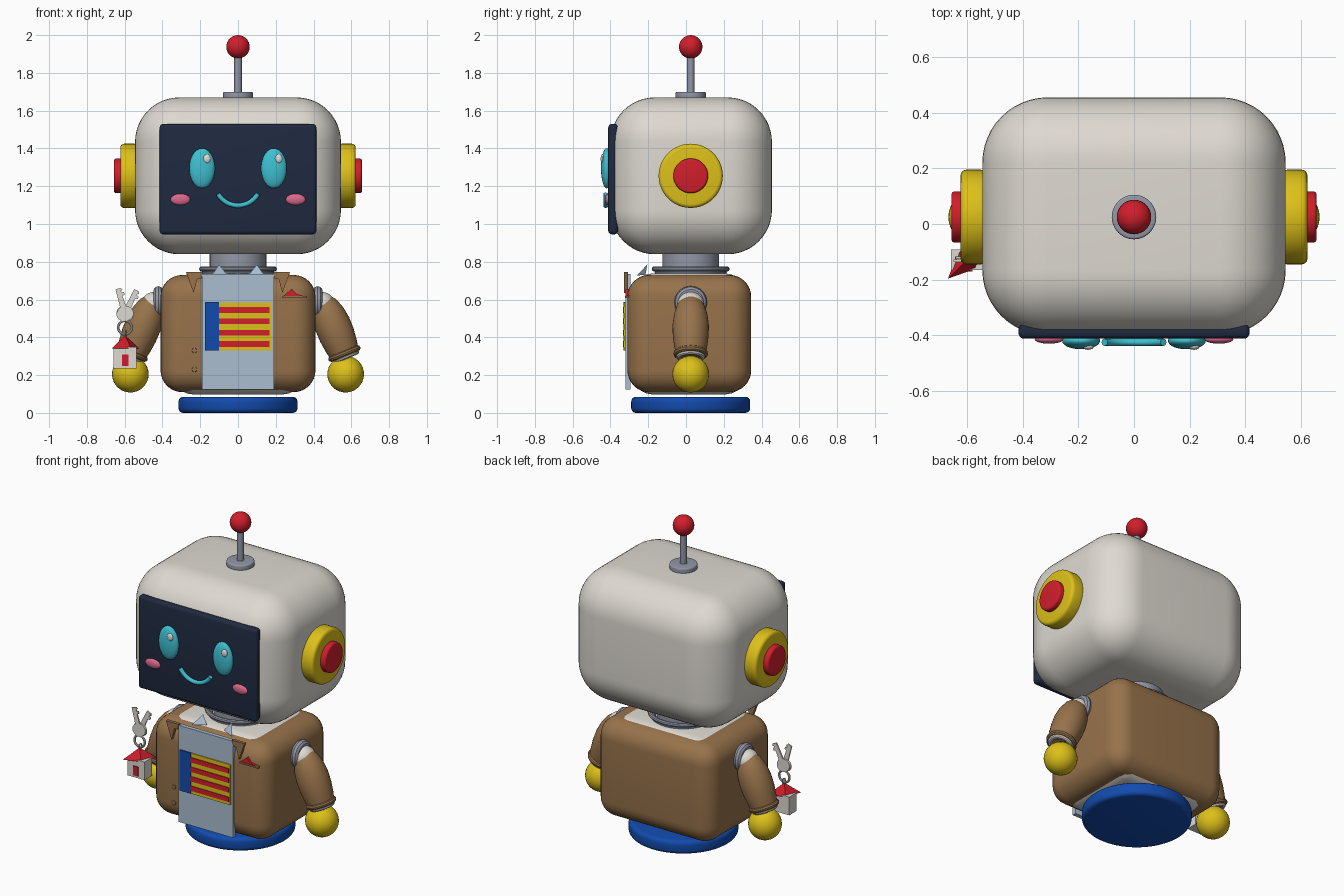
import bpy, bmesh, math
from mathutils import Vector, Matrix

if "Cube" in bpy.data.objects:
    bpy.data.objects.remove(bpy.data.objects["Cube"])

CY = 0.025  # depth of the central axis


def material(name, r, g, b):
    m = bpy.data.materials.new(name)
    m.diffuse_color = (r, g, b, 1)
    m.use_nodes = True
    m.node_tree.nodes["Principled BSDF"].inputs["Base Color"].default_value = m.diffuse_color
    return m


CREAM = material("cream", 0.73, 0.70, 0.64)
NAVY = material("navy", 0.014, 0.023, 0.052)
CYAN = material("cyan", 0.05, 0.53, 0.64)
PINK = material("pink", 0.70, 0.14, 0.26)
YELLOW = material("yellow", 0.72, 0.53, 0.01)
RED = material("red", 0.64, 0.013, 0.024)
GREY = material("metal grey", 0.29, 0.31, 0.38)
BROWN = material("brown", 0.31, 0.17, 0.07)
PALE = material("pale blue", 0.40, 0.51, 0.63)
BLUE = material("blue", 0.006, 0.07, 0.42)


def finish(name, bm, mat, matrix=Matrix()):
    bmesh.ops.transform(bm, matrix=matrix, verts=bm.verts)
    bmesh.ops.recalc_face_normals(bm, faces=bm.faces)
    me = bpy.data.meshes.new(name)
    bm.to_mesh(me)
    bm.free()
    me.materials.append(mat)
    ob = bpy.data.objects.new(name, me)
    bpy.context.collection.objects.link(ob)
    return ob


def box(name, lo, hi, mat, bevel=0, seg=3):
    lo, hi = Vector(lo), Vector(hi)
    bm = bmesh.new()
    bmesh.ops.create_cube(bm, size=1)
    bmesh.ops.scale(bm, vec=hi - lo, verts=bm.verts)
    if bevel:
        bmesh.ops.bevel(bm, geom=bm.edges[:], offset=bevel, segments=seg,
                        profile=0.5, affect='EDGES', clamp_overlap=True)
    return finish(name, bm, mat, Matrix.Translation((lo + hi) / 2))


def ellipsoid(name, c, r, mat, seg=32):
    bm = bmesh.new()
    bmesh.ops.create_uvsphere(bm, u_segments=seg, v_segments=seg // 2, radius=1)
    return finish(name, bm, mat, Matrix.Translation(c) @ Matrix.Diagonal((*r, 1)))


def lathe(name, profile, start, direction, mat, n=48, closed=False):
    """Revolve (radius, distance) points about an axis."""
    bm = bmesh.new()
    rings = [[bm.verts.new((r * math.cos(2 * math.pi * i / n),
                            r * math.sin(2 * math.pi * i / n), t)) for i in range(n)]
             for r, t in profile]
    pairs = list(zip(rings, rings[1:]))
    if closed:
        pairs.append((rings[-1], rings[0]))
    else:
        bm.faces.new(rings[0])
        bm.faces.new(rings[-1])
    for a, b in pairs:
        for i in range(n):
            j = (i + 1) % n
            bm.faces.new((a[i], a[j], b[j], b[i]))
    rot = Vector((0, 0, 1)).rotation_difference(Vector(direction)).to_matrix().to_4x4()
    return finish(name, bm, mat, Matrix.Translation(start) @ rot)


def disc(name, start, direction, r, h, mat, b=0.0, n=48):
    """Cylinder with rounded rims."""
    if not b:
        return lathe(name, [(r, 0), (r, h)], start, direction, mat, n)
    arc = [(b * math.cos(k * math.pi / 8), b * math.sin(k * math.pi / 8)) for k in range(5)]
    prof = [(r - b + c, b - s) for c, s in reversed(arc)] + [(r - b + c, h - b + s) for c, s in arc]
    return lathe(name, prof, start, direction, mat, n)


def torus(name, c, direction, major, minor, mat, n=40):
    prof = [(major + minor * math.cos(k * math.pi / 5), minor * math.sin(k * math.pi / 5))
            for k in range(10)]
    return lathe(name, prof, c, direction, mat, n, closed=True)


def plate(name, pts, y, mat, depth=0.009):
    """Flat polygon in x and z, thickened backwards from y."""
    bm = bmesh.new()
    f = bm.faces.new([bm.verts.new((x, y, z)) for x, z in pts])
    ext = bmesh.ops.extrude_face_region(bm, geom=[f])
    verts = [v for v in ext["geom"] if isinstance(v, bmesh.types.BMVert)]
    bmesh.ops.translate(bm, vec=(0, depth, 0), verts=verts)
    return finish(name, bm, mat)


UP = (0, 0, 1)

# Base, torso and neck
disc("base", (0, CY, 0), UP, 0.315, 0.085, BLUE, 0.025, 64)
box("inner_body", (-0.34, -0.28, 0.098), (0.34, 0.31, 0.738), CREAM, 0.1, 5)
box("jacket", (-0.41, -0.31, 0.11), (0.41, 0.345, 0.73), BROWN, 0.115, 8)
disc("neck", (0, CY, 0.72), UP, 0.15, 0.15, GREY)
torus("neck_ring", (0, CY, 0.762), UP, 0.192, 0.014, GREY)
torus("shirt_collar", (0, CY, 0.742), UP, 0.175, 0.016, PALE)

# Head, screen and face
box("head", (-0.545, -0.40, 0.84), (0.545, 0.455, 1.67), CREAM, 0.235, 12)
box("screen", (-0.415, -0.412, 0.945), (0.415, -0.36, 1.53), NAVY, 0.02, 4)
for s, side in ((-1, "right"), (1, "left")):
    ellipsoid(side + "_eye", (s * 0.19, -0.42, 1.295), (0.068, 0.03, 0.106), CYAN)
    ellipsoid(side + "_eye_glint", (s * 0.19 + 0.025, -0.442, 1.345), (0.02, 0.01, 0.024), CREAM, 16)
    ellipsoid(side + "_cheek", (s * 0.305, -0.414, 1.13), (0.052, 0.016, 0.03), PINK)
cu = bpy.data.curves.new("smile", 'CURVE')
cu.dimensions = '3D'
cu.bevel_depth = 0.013
cu.use_fill_caps = True
sp = cu.splines.new('POLY')
sp.points.add(16)
for i, p in enumerate(sp.points):
    a = math.radians(-150 + 120 * i / 16)
    p.co = (0.122 * math.cos(a), -0.425, 1.22 + 0.122 * math.sin(a), 1)
cu.materials.append(CYAN)
bpy.context.collection.objects.link(bpy.data.objects.new("smile", cu))

# Antenna
disc("antenna_base", (0, CY, 1.66), UP, 0.08, 0.04, GREY, 0.008)
disc("antenna_rod", (0, CY, 1.69), UP, 0.02, 0.21, GREY, 0, 20)
ellipsoid("antenna_ball", (0, CY, 1.938), (0.062,) * 3, RED)

# Ears, arms and hands, mirrored
for s, side in ((-1, "right"), (1, "left")):
    out = (s, 0, 0)
    disc(side + "_ear", (s * 0.53, CY, 1.255), out, 0.17, 0.093, YELLOW, 0.02)
    disc(side + "_ear_cap", (s * 0.60, CY, 1.255), out, 0.092, 0.056, RED, 0.012)
    torus(side + "_shoulder_ring", (s * 0.422, CY, 0.585), out, 0.06, 0.026, GREY)
    d = Vector((s * 0.38, 0, -0.925)).normalized()
    top = Vector((s * 0.44, CY, 0.615))
    ellipsoid(side + "_shoulder", (s * 0.445, CY, 0.575), (0.066, 0.07, 0.065), CREAM)
    lathe(side + "_sleeve", [(0.01, -0.005), (0.045, 0.01), (0.07, 0.045), (0.088, 0.10),
                             (0.096, 0.16), (0.095, 0.22), (0.088, 0.28), (0.078, 0.33),
                             (0.06, 0.345)], top, d, BROWN, 36)
    torus(side + "_cuff", top + d * 0.325, d, 0.075, 0.016, BROWN)
    torus(side + "_wrist", top + d * 0.342, d, 0.062, 0.014, CREAM)
    ellipsoid(side + "_hand", (s * 0.57, CY, 0.205), (0.097,) * 3, YELLOW)
    # Lapel and collar tip
    plate(side + "_lapel", [(s * x, z) for x, z in
          ((0.275, 0.745), (0.185, 0.745), (0.195, 0.71), (0.215, 0.71), (0.235, 0.635))],
          -0.328, BROWN, 0.02)
    bm = bmesh.new()
    tip = [bm.verts.new(p) for p in ((s * 0.14, -0.26, 0.728), (s * 0.06, -0.225, 0.735),
                                     (s * 0.10, -0.205, 0.785), (s * 0.10, -0.215, 0.73))]
    for i in range(4):
        bm.faces.new([v for k, v in enumerate(tip) if k != i])
    finish(side + "_collar_tip", bm, PALE)

# Shirt front with striped patch
box("shirt_front", (-0.19, -0.321, 0.125), (0.19, -0.295, 0.735), PALE)
box("patch_field", (-0.175, -0.328, 0.33), (0.175, -0.319, 0.585), YELLOW)
box("patch_band", (-0.176, -0.331, 0.33), (-0.10, -0.322, 0.586), BLUE)
for i in range(4):
    z = 0.365 + 0.06 * i
    box(f"patch_stripe_{i + 1}", (-0.10, -0.333, z - 0.015), (0.168, -0.324, z + 0.015), RED)

# Pocket, handkerchief and buttons
box("pocket_edge", (0.235, -0.322, 0.609), (0.365, -0.305, 0.619), BROWN)
plate("handkerchief", [(0.24, 0.619), (0.345, 0.619), (0.31, 0.63), (0.285, 0.657)], -0.319, RED, 0.02)
for i in range(2):
    disc(f"button_{i + 1}", (-0.23, -0.305, 0.23 + 0.1 * i), (0, -1, 0), 0.014, 0.012, BROWN, 0.003, 16)

# House charm
HX, HY = -0.598, -0.128
box("charm_house", (HX - 0.06, HY - 0.037, 0.235), (HX + 0.06, HY + 0.037, 0.35), CREAM)
box("charm_door", (HX - 0.017, HY - 0.042, 0.248), (HX + 0.017, HY - 0.034, 0.308), RED)
bm = bmesh.new()
bmesh.ops.create_cone(bm, cap_ends=True, segments=4, radius1=1, radius2=0, depth=1)
finish("charm_roof", bm, RED, Matrix.Translation((HX, HY, 0.377)) @
       Matrix.Rotation(math.radians(44), 4, 'Z') @ Matrix.Diagonal((0.098, 0.045, 0.07, 1)))
torus("charm_ring", (HX, HY, 0.452), (0, 1, 0), 0.036, 0.007, CREAM, 28)
torus("charm_link", (HX + 0.004, HY, 0.422), (1, 0, 0), 0.014, 0.004, GREY, 16)

# Two keys fanned out above the ring
bow = [(0.046 * math.cos(math.radians(a)), 0.04 * math.sin(math.radians(a)))
       for a in range(110, 431, 20)]
blade = [(0.013, 0.095), (0.026, 0.098), (0.026, 0.112), (0.013, 0.115), (0.013, 0.122),
         (0.022, 0.126), (0.016, 0.138), (-0.013, 0.138)]
for i, tilt in enumerate((16, -26)):
    c, sn = math.cos(math.radians(tilt)), math.sin(math.radians(tilt))
    pts = [(HX + x * c - z * sn, 0.525 + x * sn + z * c) for x, z in bow + blade]
    plate(f"key_{i + 1}", pts, HY - 0.008 + 0.011 * i, CREAM)

# Smooth shading with sharp edges kept
meshes = [o for o in bpy.context.scene.objects if o.type == 'MESH']
for o in meshes:
    o.select_set(True)
bpy.context.view_layer.objects.active = meshes[0]
bpy.ops.object.shade_smooth_by_angle(angle=math.radians(35))
